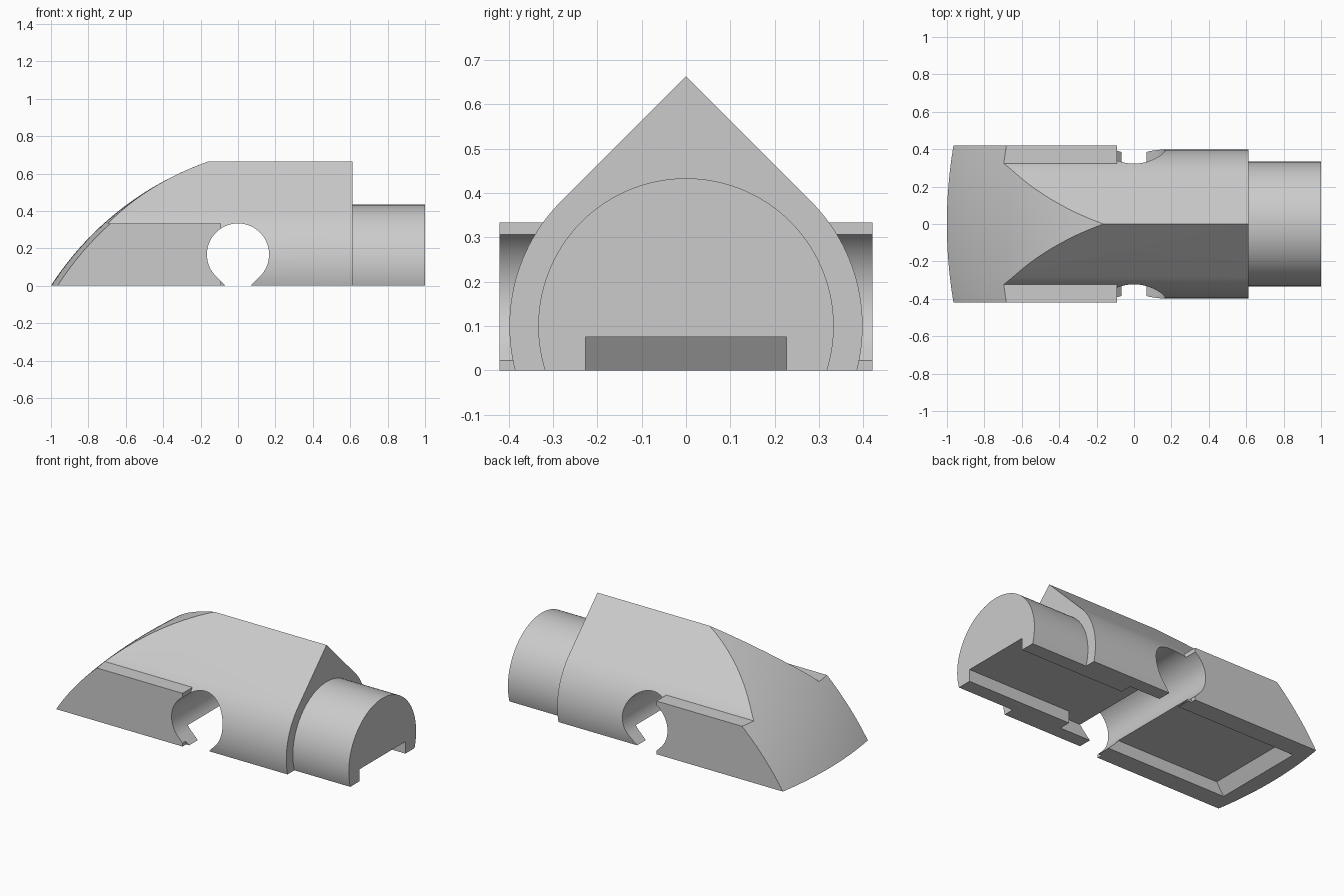
import bpy
import bmesh
from math import sin, cos, radians

cube = bpy.data.objects.get("Cube")
if cube:
    bpy.data.objects.remove(cube, do_unlink=True)

grey = bpy.data.materials.new("plain grey")
grey.use_nodes = True
colour = (0.6, 0.6, 0.6, 1)
grey.diffuse_color = colour
grey.node_tree.nodes["Principled BSDF"].inputs["Base Color"].default_value = colour


def arc(cx, cz, r, start, end, steps):
    angles = [radians(start + (end - start) * i / steps) for i in range(steps + 1)]
    return [(cx + r * cos(a), cz + r * sin(a)) for a in angles]


def prism(name, profile, axis, stations, bow=0.0):
    """Sweep a profile along X or Y; bow pushes x back with distance from the middle."""
    bm = bmesh.new()
    rings = []
    for s in stations:
        if axis == "X":
            ring = [bm.verts.new((s, a, b)) for a, b in profile]
        else:
            ring = [bm.verts.new((a + bow * s * s, s, b)) for a, b in profile]
        rings.append(ring)
    n = len(profile)
    for low, high in zip(rings, rings[1:]):
        for i in range(n):
            j = (i + 1) % n
            bm.faces.new((low[i], low[j], high[j], high[i]))
    bm.faces.new(rings[0])
    bm.faces.new(rings[-1])
    bmesh.ops.recalc_face_normals(bm, faces=bm.faces)
    mesh = bpy.data.meshes.new(name)
    bm.to_mesh(mesh)
    bm.free()
    mesh.materials.append(grey)
    obj = bpy.data.objects.new(name, mesh)
    bpy.context.collection.objects.link(obj)
    return obj


def rect(a0, a1, b0, b1):
    return [(a0, b0), (a1, b0), (a1, b1), (a0, b1)]


def combine(target, tool, operation):
    mod = target.modifiers.new(tool.name, "BOOLEAN")
    mod.operation = operation
    mod.solver = "EXACT"
    mod.object = tool
    tool.hide_render = True
    bpy.context.view_layer.objects.active = target
    bpy.ops.object.modifier_apply(modifier=mod.name)
    bpy.data.objects.remove(tool, do_unlink=True)


# Ridged body: round below, 45 degree roof above
R = 0.398
ridge = [(0, 0.1 + R * 2 ** 0.5)]
body = prism("ridged_body", arc(0, 0.1, R, 135, 405, 108) + ridge, "X", [-1.2, 0.613])

# Flat side blocks and round shank
combine(body, prism("side_blocks", rect(-1.2, -0.09, -0.2, 0.333), "Y", [-0.42, 0.42]), "UNION")
combine(body, prism("shank", arc(0, 0.1, 0.333, 0, 357, 119), "X", [0.4, 1.0]), "UNION")

# Cross hole, opening downwards with 45 degree flanks
H = 0.166
hole_tip = [(0, 0.167 - H * 2 ** 0.5)]
hole = arc(0, 0.167, H, -45, 225, 72) + hole_tip
combine(body, prism("cross_hole", hole, "Y", [-0.7, 0.7]), "DIFFERENCE")

# Shallow pocket underneath with a sloped nose wall, and a narrower slot through the shank
pocket = [(0.28, -0.5), (0.28, 0.075), (-0.85, 0.075), (-0.9, 0), (-0.9, -0.5)]
combine(body, prism("pocket", pocket, "Y", [-0.3, 0.3]), "DIFFERENCE")
combine(body, prism("slot", rect(-0.227, 0.227, -0.5, 0.075), "X", [0.2, 1.2]), "DIFFERENCE")

# Bowed nose surface and flat base trim everything
nose = arc(0.387, -0.893, 1.65, 147.23, 104, 40) + [(2, 0.708), (2, 0)]
widths = [-0.6 + 0.05 * i for i in range(25)]
combine(body, prism("nose_envelope", nose, "Y", widths, bow=0.2), "INTERSECT")

bpy.ops.object.select_all(action="DESELECT")
body.select_set(True)
bpy.context.view_layer.objects.active = body
bpy.ops.object.shade_smooth_by_angle(angle=radians(25))
